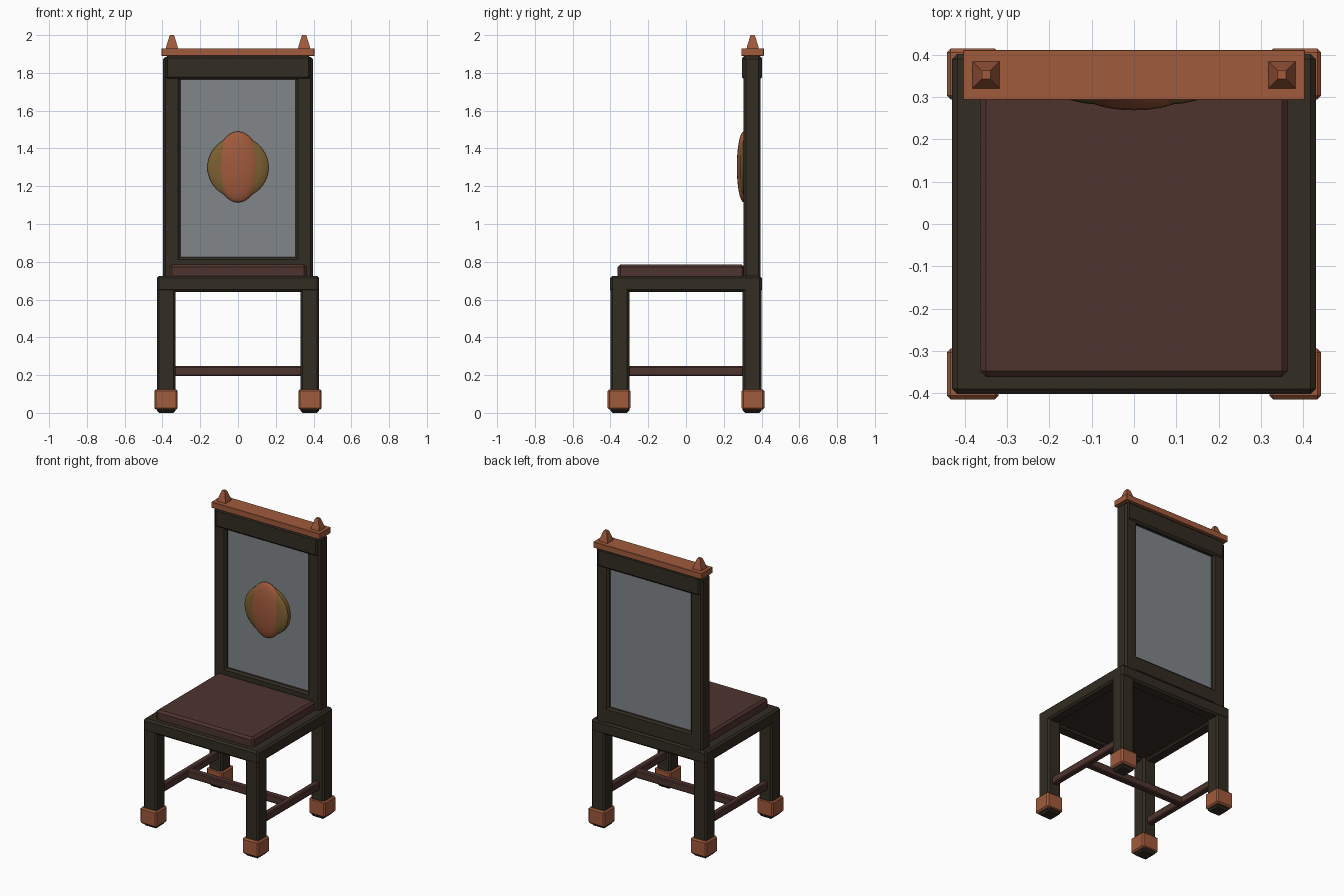
import bpy, bmesh, math
from mathutils import Matrix, Vector

cube = bpy.data.objects.get("Cube")
if cube:
    bpy.data.objects.remove(cube, do_unlink=True)


def material(name, rgb):
    m = bpy.data.materials.new(name)
    m.use_nodes = True
    m.diffuse_color = (*rgb, 1)
    m.node_tree.nodes["Principled BSDF"].inputs["Base Color"].default_value = (*rgb, 1)
    return m


DARK = material("dark wood", (0.032, 0.025, 0.016))
RED = material("red brown leather", (0.075, 0.033, 0.027))
COPPER = material("copper", (0.35, 0.103, 0.045))
GREY = material("grey panel", (0.22, 0.24, 0.25))
GOLD = material("old gold", (0.2, 0.115, 0.03))


def finish(bm, name, mat):
    bmesh.ops.recalc_face_normals(bm, faces=bm.faces)
    mesh = bpy.data.meshes.new(name)
    bm.to_mesh(mesh)
    bm.free()
    mesh.materials.append(mat)
    ob = bpy.data.objects.new(name, mesh)
    bpy.context.collection.objects.link(ob)
    return ob


def box(name, mat, x, y, z, bevel=0.0):
    """Chamfered box from three (low, high) ranges."""
    bm = bmesh.new()
    bmesh.ops.create_cube(bm, size=1)
    for v in bm.verts:
        v.co = Vector((r[0] if c < 0 else r[1]) for c, r in zip(v.co, (x, y, z)))
    if bevel:
        bmesh.ops.bevel(bm, geom=bm.edges[:], offset=bevel, segments=1, affect='EDGES')
    return finish(bm, name, mat)


def span(side, low, high):
    """Range mirrored to the given side."""
    return tuple(sorted((side * low, side * high)))


SIDES = (("right", -1), ("left", 1))

# Legs with copper feet
for s_name, sx in SIDES:
    for e_name, sy in (("front", -1), ("back", 1)):
        tag = f"{e_name}_{s_name}"
        box(f"{tag}_leg", DARK, span(sx, 0.33, 0.43), span(sy, 0.30, 0.40), (0, 0.72), 0.012)
        box(f"{tag}_foot", COPPER, span(sx, 0.32, 0.443), span(sy, 0.295, 0.415), (0.017, 0.125), 0.009)

# Seat frame, board and cushion
for name, sy in (("front", -1), ("back", 1)):
    box(f"{name}_apron", DARK, (-0.43, 0.43), span(sy, 0.32, 0.402), (0.64, 0.725), 0.012)
for name, sx in SIDES:
    box(f"{name}_apron", DARK, span(sx, 0.35, 0.43), (-0.40, 0.40), (0.64, 0.725), 0.012)
box("seat_board", DARK, (-0.39, 0.39), (-0.37, 0.37), (0.655, 0.722))
box("seat_cushion", RED, (-0.364, 0.364), (-0.362, 0.31), (0.70, 0.786), 0.014)

# Stretchers
for name, sx in SIDES:
    box(f"{name}_stretcher", RED, span(sx, 0.36, 0.40), (-0.31, 0.31), (0.195, 0.247), 0.006)
box("cross_stretcher", RED, (-0.37, 0.37), (-0.022, 0.022), (0.195, 0.247), 0.006)

# Backrest frame
for name, sx in SIDES:
    box(f"{name}_back_post", DARK, span(sx, 0.305, 0.397), (0.305, 0.395), (0.70, 1.885), 0.012)
box("back_top_rail", DARK, (-0.385, 0.385), (0.297, 0.403), (1.765, 1.89), 0.012)
box("back_bottom_rail", DARK, (-0.385, 0.385), (0.305, 0.395), (0.715, 0.825), 0.012)
box("back_panel", GREY, (-0.32, 0.32), (0.33, 0.37), (0.80, 1.79))

# Crest rail with tapered finials
box("crest_rail", COPPER, (-0.405, 0.405), (0.293, 0.412), (1.89, 1.93), 0.002)
for name, sx in SIDES:
    bm = bmesh.new()
    rings = []
    for half, z in ((0.033, 1.925), (0.030, 1.94), (0.013, 1.995), (0.010, 2.0)):
        rings.append([bm.verts.new((sx * 0.35 + a * half, 0.353 + b * half, z))
                      for a, b in ((-1, -1), (1, -1), (1, 1), (-1, 1))])
    for low, high in zip(rings, rings[1:]):
        for i in range(4):
            j = (i + 1) % 4
            bm.faces.new((low[i], low[j], high[j], high[i]))
    bm.faces.new(rings[0])
    bm.faces.new(rings[-1])
    finish(bm, f"{name}_finial", COPPER)

# Domed medallion, a profile turned about the y axis
bm = bmesh.new()
CENTRE = Vector((0, 0, 1.30))
profile = [(0, 0.278), (0.06, 0.280), (0.12, 0.286), (0.15, 0.293), (0.162, 0.302), (0.162, 0.335)]
points = [bm.verts.new(CENTRE + Vector((r, y, 0))) for r, y in profile]
edges = [bm.edges.new(pair) for pair in zip(points, points[1:])]
bmesh.ops.spin(bm, geom=points + edges, cent=CENTRE, axis=(0, 1, 0),
               angle=math.tau, steps=40, use_merge=True)
bmesh.ops.remove_doubles(bm, verts=bm.verts, dist=0.0001)
medallion = finish(bm, "medallion", GOLD)

# Raised oval boss on the medallion
bm = bmesh.new()
bmesh.ops.create_uvsphere(bm, u_segments=32, v_segments=16, radius=1)
bmesh.ops.transform(bm, verts=bm.verts, matrix=Matrix.Translation((0, 0.306, 1.302))
                    @ Matrix.Diagonal((0.118, 0.037, 0.188, 1)))
boss = finish(bm, "oval_boss", COPPER)

for ob in (medallion, boss):
    bpy.ops.object.select_all(action='DESELECT')
    ob.select_set(True)
    bpy.context.view_layer.objects.active = ob
    bpy.ops.object.shade_smooth_by_angle(angle=math.radians(35))
